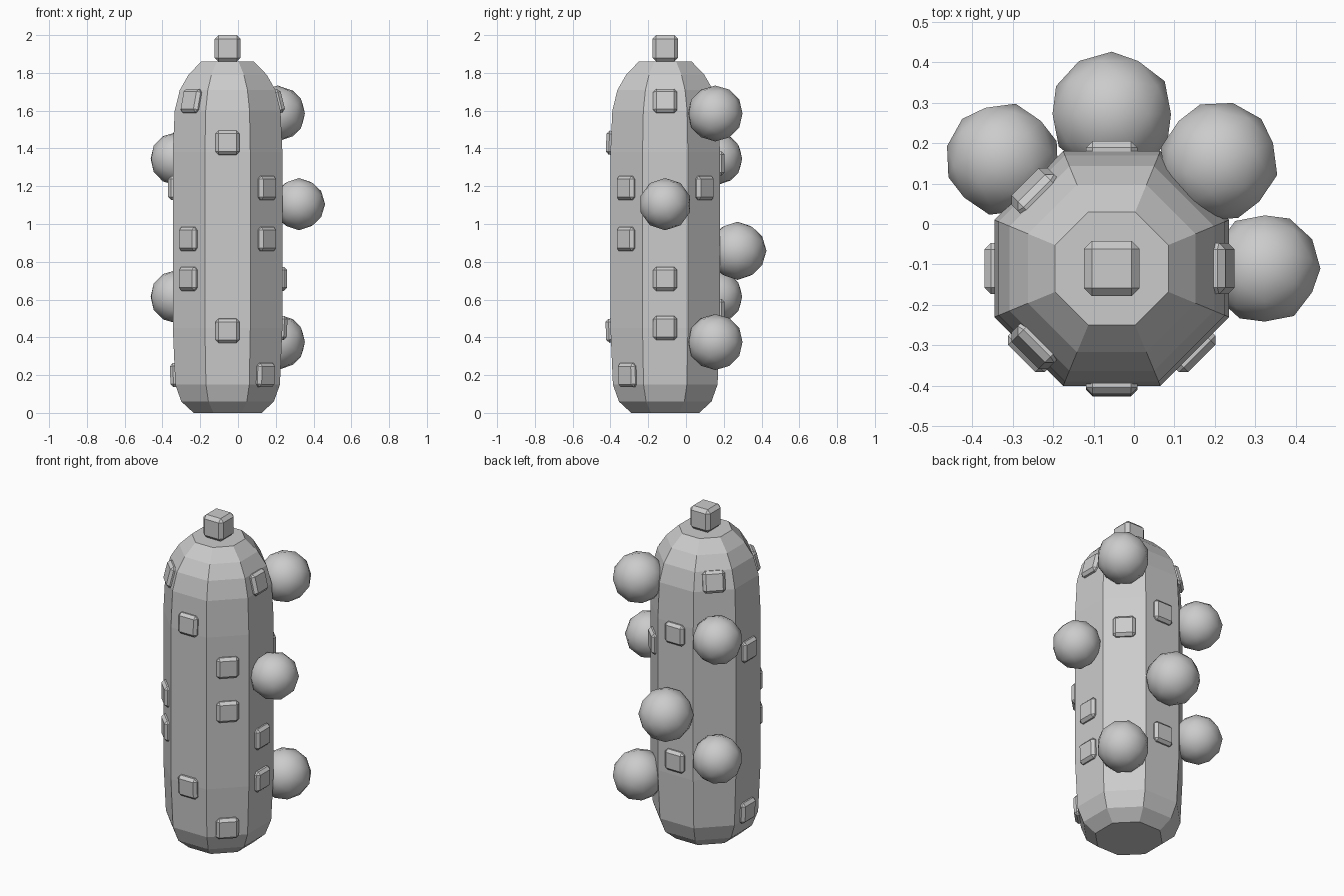
import bpy
from math import radians, cos, sin, atan, pi
from mathutils import Vector, Matrix

if "Cube" in bpy.data.objects:
    bpy.data.objects.remove(bpy.data.objects["Cube"])

CX, CY = -0.055, -0.11

# (height, apothem) profile of the eight-sided trunk
PROFILE = [(0, 0.18), (0.06, 0.245), (0.15, 0.277), (0.45, 0.29), (1.38, 0.29),
           (1.60, 0.28), (1.71, 0.253), (1.79, 0.207), (1.86, 0.14)]


def make_trunk():
    verts, faces = [], []
    for z, a in PROFILE:
        r = a / cos(pi / 8)
        for i in range(8):
            t = pi / 8 + i * pi / 4
            verts.append((CX + r * cos(t), CY + r * sin(t), z))
    for k in range(len(PROFILE) - 1):
        for i in range(8):
            j = (i + 1) % 8
            faces.append((k * 8 + i, k * 8 + j, k * 8 + 8 + j, k * 8 + 8 + i))
    faces.append(tuple(reversed(range(8))))
    faces.append(tuple(range(len(verts) - 8, len(verts))))
    mesh = bpy.data.meshes.new("trunk")
    mesh.from_pydata(verts, [], faces)
    bpy.context.collection.objects.link(bpy.data.objects.new("trunk", mesh))


def surface(z):
    """Apothem and slope (d apothem / dz) of the trunk at a height."""
    for (z0, a0), (z1, a1) in zip(PROFILE, PROFILE[1:]):
        if z <= z1:
            s = (a1 - a0) / (z1 - z0)
            return a0 + s * (z - z0), s


def make_block(name, size, matrix, bevel):
    bpy.ops.mesh.primitive_cube_add(size=1)
    ob = bpy.context.object
    ob.name = name
    ob.data.transform(Matrix.Diagonal((*size, 1)))
    ob.matrix_world = matrix
    mod = ob.modifiers.new("bevel", 'BEVEL')
    mod.width, mod.segments = bevel, 1


def make_plate(angle, z):
    a, slope = surface(z)
    m = (Matrix.Translation((CX, CY, 0)) @ Matrix.Rotation(radians(angle), 4, 'Z')
         @ Matrix.Translation((a, 0, z)) @ Matrix.Rotation(atan(slope), 4, 'Y'))
    make_block("plate", (0.05, 0.127, 0.127), m, 0.016)


def make_ball(angle, z, dist, radius):
    d = Vector((cos(radians(angle)), sin(radians(angle)), 0))
    bpy.ops.mesh.primitive_ico_sphere_add(subdivisions=2, radius=radius)
    ob = bpy.context.object
    ob.name = "ball"
    ob.matrix_world = (Matrix.Translation(Vector((CX, CY, z)) + d * dist)
                       @ d.to_track_quat('Z', 'Y').to_matrix().to_4x4())
    bpy.ops.object.shade_smooth()


make_trunk()

# bevelled cube on top
make_block("top_cube", (0.137, 0.137, 0.14), Matrix.Translation((CX, CY, 1.93)), 0.02)

# plates, listed per trunk side (angle from +x)
PLATES = {0: (1.65, 0.71, 0.45), 45: (1.19,), 90: (1.32, 0.54), 135: (1.65,),
          180: (1.19, 0.20), 225: (1.65, 0.92, 0.71), 270: (1.43, 0.435),
          315: (1.19, 0.92, 0.20)}
for angle, heights in PLATES.items():
    for z in heights:
        make_plate(angle, z)

# balls on the right and rear sides: angle, height, distance, radius
for ball in [(45, 1.585, 0.375, 0.148), (45, 0.375, 0.375, 0.148),
             (0, 1.105, 0.378, 0.138), (90, 0.858, 0.382, 0.154),
             (135, 1.345, 0.382, 0.141), (135, 0.615, 0.382, 0.141)]:
    make_ball(*ball)
